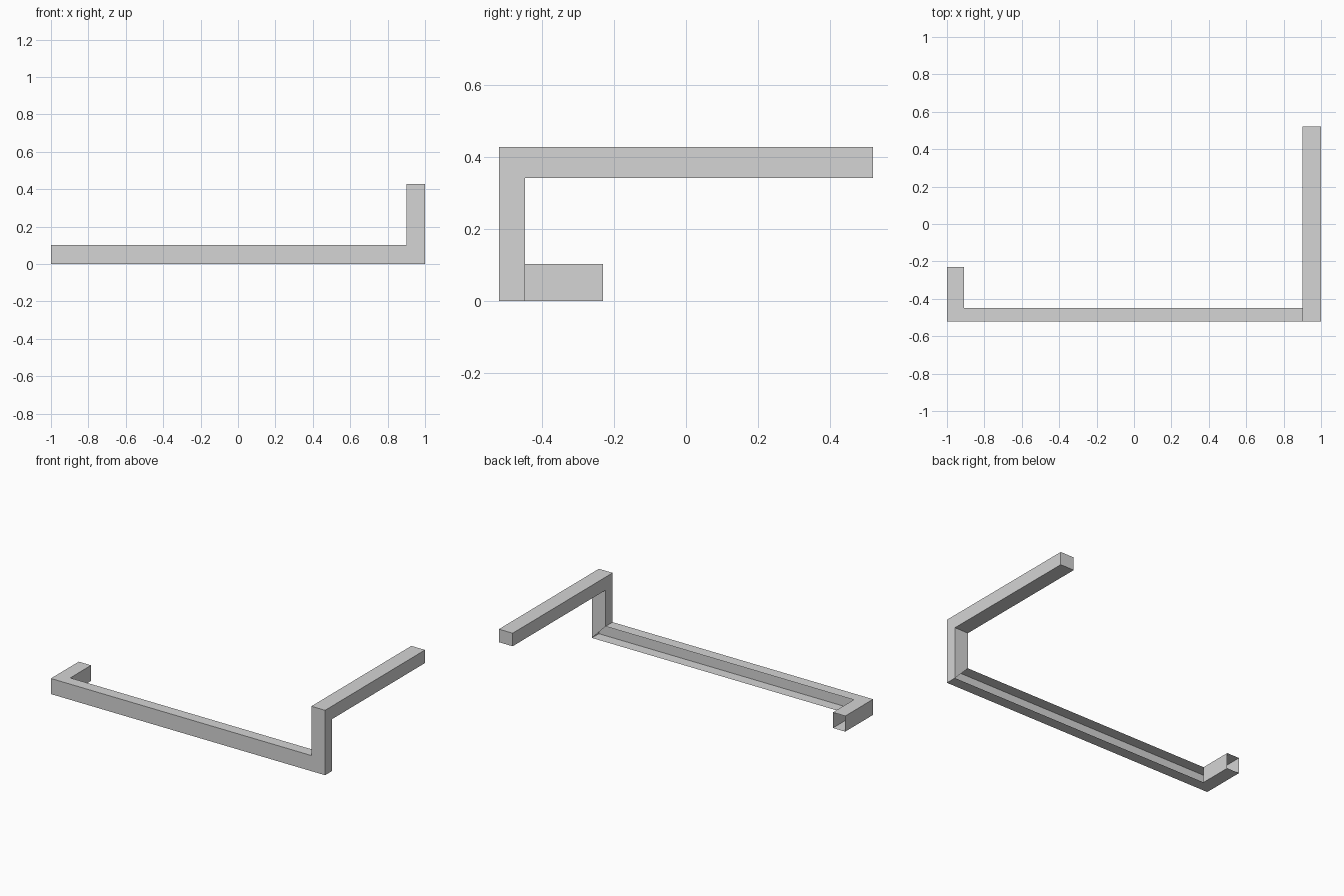
import bpy, bmesh

if "Cube" in bpy.data.objects:
    bpy.data.objects.remove(bpy.data.objects["Cube"])

grey = bpy.data.materials.new("light grey")
grey.diffuse_color = (0.66, 0.66, 0.66, 1)
grey.use_nodes = True
grey.node_tree.nodes["Principled BSDF"].inputs["Base Color"].default_value = grey.diffuse_color

# Outer and inner limits of the bent square tube
X0, X0_IN, X1_IN, X1 = -1.0, -0.91, 0.90, 1.0
Y0, Y0_IN, Y_STUB, Y1 = -0.521, -0.448, -0.231, 0.521
Z_BAR, Z_ARM, Z1 = 0.103, 0.342, 0.428

# Mitred cross-sections along the path, each as
# outer-lower, inner-lower, inner-upper, outer-upper
sections = [
    # open stub end
    [(X0, Y_STUB, 0), (X0_IN, Y_STUB, 0), (X0_IN, Y_STUB, Z_BAR), (X0, Y_STUB, Z_BAR)],
    # corner from stub to long bar
    [(X0, Y0, 0), (X0_IN, Y0_IN, 0), (X0_IN, Y0_IN, Z_BAR), (X0, Y0, Z_BAR)],
    # corner from long bar to post
    [(X1, Y0, 0), (X1, Y0_IN, 0), (X1_IN, Y0_IN, Z_BAR), (X1_IN, Y0, Z_BAR)],
    # corner from post to arm
    [(X1, Y0, Z1), (X1, Y0_IN, Z_ARM), (X1_IN, Y0_IN, Z_ARM), (X1_IN, Y0, Z1)],
    # arm end
    [(X1, Y1, Z1), (X1, Y1, Z_ARM), (X1_IN, Y1, Z_ARM), (X1_IN, Y1, Z1)],
]

bm = bmesh.new()
rings = [[bm.verts.new(p) for p in s] for s in sections]
for i, (a, b) in enumerate(zip(rings, rings[1:])):
    for k in range(4):
        if i == 1 and k == 1:      # the long bar is open at the back
            continue
        n = (k + 1) % 4
        bm.faces.new((a[k], a[n], b[n], b[k]))
bm.faces.new(rings[-1])            # closed arm end

bmesh.ops.recalc_face_normals(bm, faces=bm.faces)
# Make the normals point outwards, judged by the arm end cap
bm.faces.ensure_lookup_table()
if bm.faces[-1].normal.y < 0:
    bmesh.ops.reverse_faces(bm, faces=bm.faces)

mesh = bpy.data.meshes.new("bent_rail")
bm.to_mesh(mesh)
bm.free()
mesh.materials.append(grey)
rail = bpy.data.objects.new("bent_rail", mesh)
bpy.context.collection.objects.link(rail)
